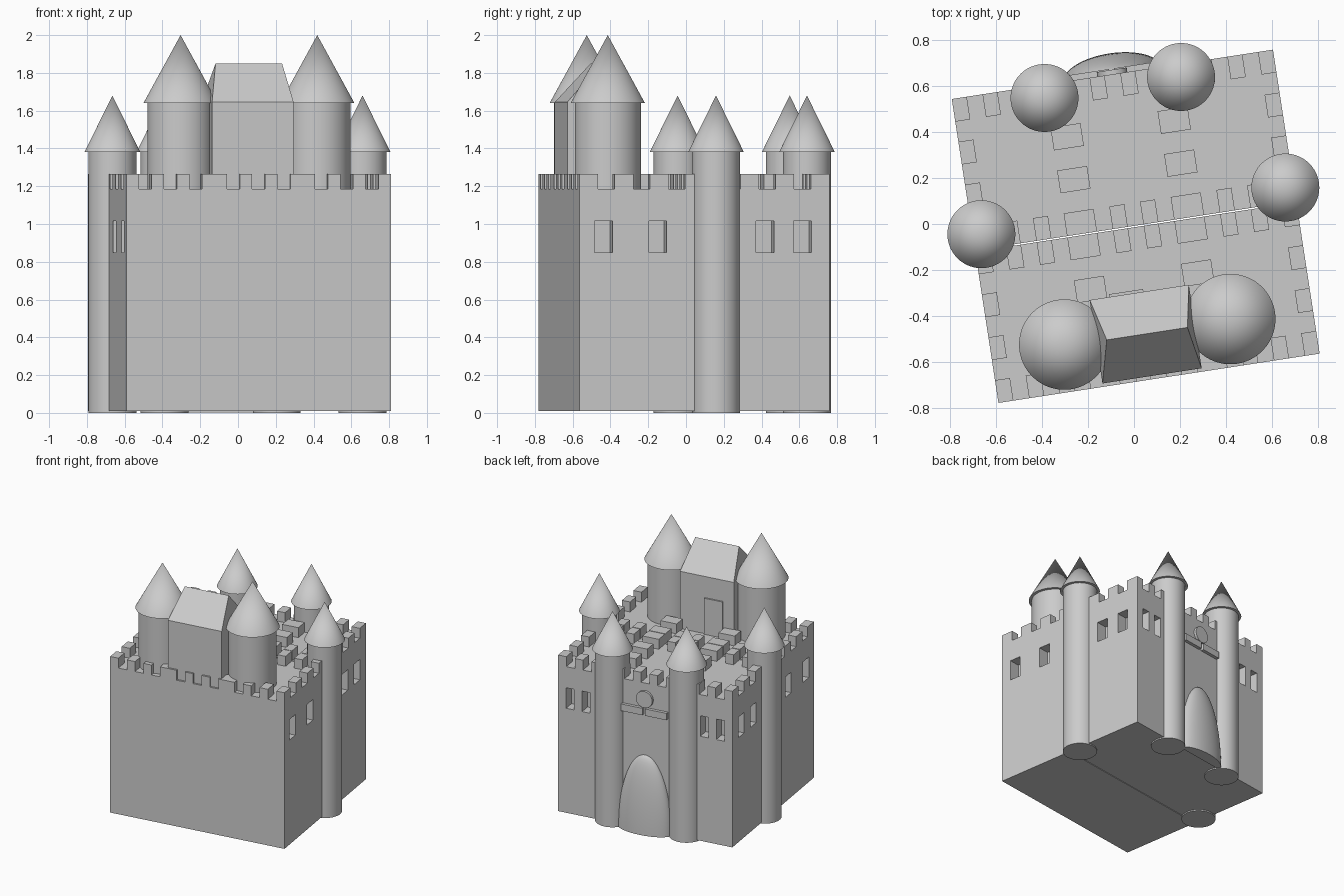
import bpy, bmesh, math
from mathutils import Matrix

if "Cube" in bpy.data.objects:
    bpy.data.objects.remove(bpy.data.objects["Cube"], do_unlink=True)

stone = bpy.data.materials.new("grey stone")
stone.use_nodes = True
stone.diffuse_color = (0.6, 0.6, 0.6, 1)
stone.node_tree.nodes["Principled BSDF"].inputs["Base Color"].default_value = (0.6, 0.6, 0.6, 1)

# The whole castle is turned slightly on its plot
PLACE = Matrix.Translation((0.0075, -0.01, 0)) @ Matrix.Rotation(math.radians(8.73), 4, 'Z')
W, D = 0.708, 0.67            # half width, half depth
GROUND, DECK, CREST = 0.01, 1.185, 1.265
SEAM = 0.003


def finish(name, bm, smooth=False):
    bmesh.ops.recalc_face_normals(bm, faces=bm.faces)
    mesh = bpy.data.meshes.new(name)
    bm.to_mesh(mesh)
    bm.free()
    mesh.materials.append(stone)
    obj = bpy.data.objects.new(name, mesh)
    bpy.context.collection.objects.link(obj)
    obj.matrix_world = PLACE
    if smooth:
        bpy.ops.object.select_all(action='DESELECT')
        obj.select_set(True)
        bpy.context.view_layer.objects.active = obj
        bpy.ops.object.shade_smooth_by_angle(angle=math.radians(35))
    return obj


def add_box(bm, x0, x1, y0, y1, z0, z1):
    m = Matrix.Translation(((x0 + x1) / 2, (y0 + y1) / 2, (z0 + z1) / 2))
    m = m @ Matrix.Diagonal((x1 - x0, y1 - y0, z1 - z0, 1))
    return bmesh.ops.create_cube(bm, size=1, matrix=m)["verts"]


def add_drum(bm, x, y, z0, z1, r0, r1):
    bmesh.ops.create_cone(bm, cap_ends=True, segments=64, radius1=r0, radius2=r1, depth=z1 - z0,
                          matrix=Matrix.Translation((x, y, (z0 + z1) / 2)))


def tower(name, x, y, base, eave, tip, radius, roof_radius):
    bm = bmesh.new()
    add_drum(bm, x, y, base, eave, radius, radius)
    finish(name, bm, True)
    bm = bmesh.new()
    add_drum(bm, x, y, eave, tip, roof_radius, 0)
    finish(name + "_roof", bm, True)


# Window recesses cut into the sides and back
bm = bmesh.new()
DEPTH, SILL, HEAD = 0.09, 0.85, 1.015
for s in (-1, 1):
    for y in (-0.54, -0.25, 0.325, 0.525):
        xs = sorted((s * (W - DEPTH), s * (W + 0.05)))
        add_box(bm, *xs, y - 0.048, y + 0.048, SILL, HEAD)
    for x in (0.48, 0.61):
        add_box(bm, s * x - 0.033, s * x + 0.033, D - DEPTH, D + 0.05, SILL, HEAD)
cutter = finish("window_cutter", bm)
cutter.hide_render = True
cutter.hide_set(True)

# Castle body: front and back halves with a thin seam
for name, y0, y1 in (("front_half", -D, -SEAM), ("back_half", SEAM, D)):
    bm = bmesh.new()
    add_box(bm, -W, W, y0, y1, GROUND, DECK)
    half = finish(name, bm)
    cut = half.modifiers.new("windows", 'BOOLEAN')
    cut.operation, cut.solver, cut.object = 'DIFFERENCE', 'EXACT', cutter

# Battlements: each half carries three square courts ringed by merlons
MW, MD = 0.066, 0.1
bm = bmesh.new()
court = 2 * W / 3
for column in range(3):
    left = -W + column * court
    for y0, y1 in ((-D, -SEAM), (SEAM, D)):
        for i in range(4):
            for j in range(4):
                if i in (0, 3) or j in (0, 3):
                    x = left + i * (court - MW) / 3
                    y = y0 + j * (y1 - y0 - MD) / 3
                    add_box(bm, x, x + MW, y, y + MD, DECK, CREST)
finish("battlements", bm)

# Side and gate towers
for side, s in (("left", 1), ("right", -1)):
    tower(side + "_side_tower", s * 0.67, 0.068, 0, 1.38, 1.68, 0.127, 0.148)
    tower(side + "_gate_tower", s * 0.301 - 0.007, 0.613, 0, 1.38, 1.68, 0.127, 0.148)
    tower(side + "_keep_tower", s * 0.366 - 0.02, -0.462, DECK, 1.64, 2.0, 0.175, 0.197)

# Keep hall with a hipped roof
KX0, KX1, KY0, KY1 = -0.247, 0.19, -0.655, -0.287
bm = bmesh.new()
add_box(bm, KX0, KX1, KY0, KY1, DECK, 1.645)
finish("keep_hall", bm)

bm = bmesh.new()
eaves = [bm.verts.new((x, y, 1.645)) for x, y in
         ((KX0, KY0), (KX1, KY0), (KX1, KY1), (KX0, KY1))]
ridge = [bm.verts.new((x, -0.47, 1.85)) for x in (-0.2, 0.156)]
a, b, c, d = eaves
for face in ((a, b, c, d), (a, b, ridge[1], ridge[0]), (c, d, ridge[0], ridge[1]),
             (b, c, ridge[1]), (d, a, ridge[0])):
    bm.faces.new(face)
finish("keep_roof", bm)

# Keep door
bm = bmesh.new()
add_box(bm, -0.16, -0.01, KY1 - 0.02, KY1 + 0.012, DECK, 1.475)
finish("keep_door", bm)

# Bulging arched gate: quarter of a stretched ball
bm = bmesh.new()
bmesh.ops.create_uvsphere(bm, u_segments=64, v_segments=40, radius=1)
for normal in ((0, 0, -1), (0, -1, 0)):
    bmesh.ops.bisect_plane(bm, geom=bm.verts[:] + bm.edges[:] + bm.faces[:], dist=0.0001,
                           plane_co=(0, 0, 0), plane_no=normal, clear_outer=True)
    bmesh.ops.holes_fill(bm, edges=[e for e in bm.edges if e.is_boundary], sides=0)
bmesh.ops.transform(bm, verts=bm.verts, matrix=Matrix.Translation((0, D - 0.002, 0.003))
                    @ Matrix.Diagonal((0.215, 0.094, 0.605, 1)))
finish("gate", bm, True)

# Round emblem disc and two ledges above the gate
bm = bmesh.new()
bmesh.ops.create_cone(bm, cap_ends=True, segments=48, radius1=0.066, radius2=0.066, depth=0.04,
                      matrix=Matrix.Translation((0, D, 1.06)) @ Matrix.Rotation(math.pi / 2, 4, 'X'))
finish("gate_disc", bm, True)
bm = bmesh.new()
for x0, x1 in ((-0.185, -0.012), (0.012, 0.185)):
    add_box(bm, x0, x1, D - 0.01, D + 0.025, 0.935, 0.99)
finish("gate_ledges", bm)
